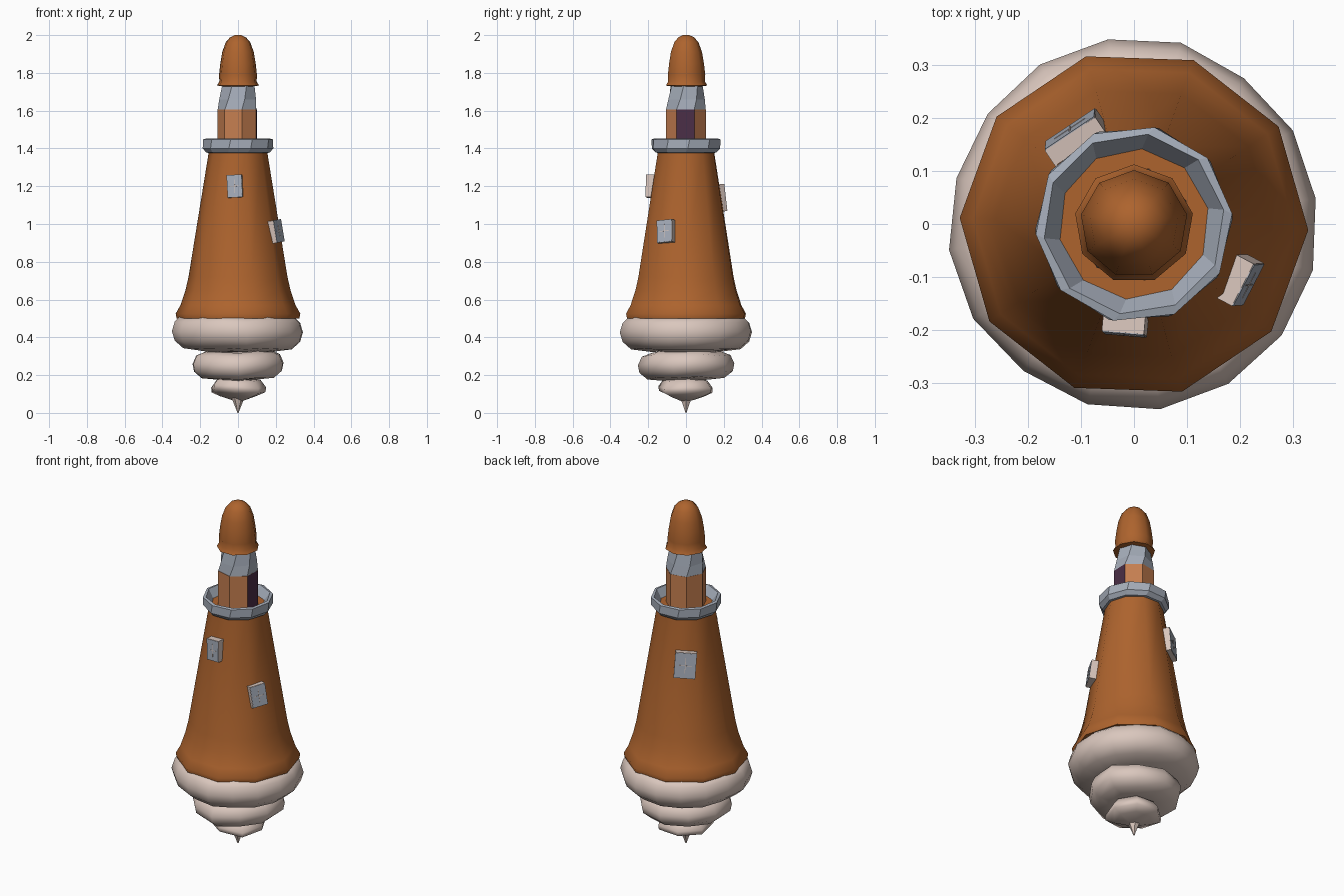
import bpy, bmesh, random
from math import sin, cos, radians, pi
from mathutils import Matrix, Vector

random.seed(4)
cube = bpy.data.objects.get("Cube")
if cube:
    bpy.data.objects.remove(cube, do_unlink=True)


def material(name, rgb):
    m = bpy.data.materials.new(name)
    m.use_nodes = True
    m.diffuse_color = (*rgb, 1)
    m.node_tree.nodes["Principled BSDF"].inputs["Base Color"].default_value = (*rgb, 1)
    return m


brown = material("rust brown", (0.42, 0.126, 0.027))
copper = material("light copper", (0.56, 0.21, 0.08))
cream = material("pinkish cream", (0.70, 0.57, 0.51))
grey = material("blue grey", (0.38, 0.42, 0.49))
purple = material("dark plum", (0.07, 0.028, 0.062))


def finish(name, bm, mats, smooth=None):
    bmesh.ops.recalc_face_normals(bm, faces=bm.faces)
    mesh = bpy.data.meshes.new(name)
    bm.to_mesh(mesh)
    bm.free()
    obj = bpy.data.objects.new(name, mesh)
    bpy.context.collection.objects.link(obj)
    for m in mats:
        mesh.materials.append(m)
    if smooth:
        bpy.ops.object.select_all(action="DESELECT")
        obj.select_set(True)
        bpy.context.view_layer.objects.active = obj
        bpy.ops.object.shade_smooth_by_angle(angle=radians(smooth))
    return obj


def lathe(name, profile, sides, mat, phase=0, twist=0, wobble=0, smooth=None, closed=False):
    """Turn a profile of (radius, height) round the z axis, with end caps unless closed."""
    bm = bmesh.new()
    lobes = [(random.uniform(-1, 1) * wobble, random.uniform(-1, 1) * wobble) for _ in range(sides)]
    rings = []
    for k, (r, z) in enumerate(profile):
        ring = []
        for i in range(sides):
            a = radians(phase + twist * k) + 2 * pi * i / sides
            rr = r * (1 + lobes[i][0])
            ring.append(bm.verts.new((rr * cos(a), rr * sin(a), z + lobes[i][1] * 0.3)))
        rings.append(ring)
    pairs = list(zip(rings, rings[1:]))
    if closed:
        pairs.append((rings[-1], rings[0]))
    else:
        bm.faces.new(rings[0])
        bm.faces.new(rings[-1])
    for lo, hi in pairs:
        for i in range(sides):
            j = (i + 1) % sides
            bm.faces.new((lo[i], lo[j], hi[j], hi[i]))
    return finish(name, bm, [mat], smooth)


def add_box(bm, size, place, index=0):
    made = bmesh.ops.create_cube(bm, size=1, matrix=place @ Matrix.Diagonal((*size, 1)))
    for f in {f for v in made["verts"] for f in v.link_faces}:
        f.material_index = index


# Billowing base in three tiers, with a pointed tip
lathe("upper_cloud", [(0.17, 0.325), (0.29, 0.34), (0.335, 0.38), (0.35, 0.43),
                      (0.335, 0.48), (0.31, 0.505), (0.26, 0.51)],
      16, cream, phase=8, wobble=0.015, smooth=60)
lathe("middle_cloud", [(0.12, 0.178), (0.20, 0.185), (0.242, 0.22), (0.25, 0.26),
                       (0.23, 0.305), (0.18, 0.325)],
      10, cream, phase=20, wobble=0.03, smooth=60)
lathe("lower_cloud", [(0.035, 0.075), (0.10, 0.095), (0.147, 0.115), (0.15, 0.14),
                      (0.12, 0.18), (0.08, 0.19)],
      7, cream, phase=5, wobble=0.05, smooth=60)
lathe("base_tip", [(0.003, 0), (0.014, 0.03), (0.033, 0.075), (0.03, 0.1)], 6, cream)

# Tapering tower with a flared skirt
lathe("tower", [(0.28, 0.497), (0.325, 0.5), (0.33, 0.525), (0.305, 0.57), (0.278, 0.65),
                (0.262, 0.72), (0.155, 1.38), (0.155, 1.405)],
      10, brown, phase=-2, smooth=40)

# Gallery rim, an open ring sloping inward
lathe("gallery_rim", [(0.145, 1.375), (0.168, 1.378), (0.187, 1.40), (0.187, 1.448),
                      (0.172, 1.452), (0.143, 1.405)],
      10, grey, phase=-3, twist=3, closed=True)

# Lantern room: the facet facing +x is the door
SIDES = 7
lantern = lathe("lantern_room", [(0.109, 1.40), (0.109, 1.605)], SIDES, copper, phase=-180 / SIDES - 2)
lantern.data.materials.append(purple)
for f in lantern.data.polygons:
    if f.normal.x > 0.95:
        f.material_index = 1
lathe("lantern_band", [(0.108, 1.605), (0.1, 1.66), (0.088, 1.735)], SIDES, grey,
      phase=-180 / SIDES - 2, twist=10)

# Domed cap with a flared eave
lathe("cap", [(0.08, 1.728), (0.113, 1.733), (0.1, 1.755), (0.102, 1.79), (0.095, 1.85),
              (0.085, 1.91), (0.066, 1.962), (0.043, 1.988), (0.018, 2.0)],
      9, brown, phase=10, smooth=45)


# Windows: cream casing, grey pane, thin cross bars
def window(name, angle, radius, z, width, height, tilt, roll):
    a = radians(angle)
    place = (Matrix.Translation((radius * cos(a), radius * sin(a), z))
             @ Matrix.Rotation(a, 4, "Z") @ Matrix.Rotation(radians(-tilt), 4, "Y")
             @ Matrix.Rotation(radians(roll), 4, "X"))
    bm = bmesh.new()
    depth = 0.045
    front = depth / 2
    add_box(bm, (depth, width, height), place)
    add_box(bm, (0.004, width * 0.97, height * 0.97), place @ Matrix.Translation((front, 0, 0)), 1)
    for size in ((0.004, 0.003, height * 0.6), (0.004, width * 0.6, 0.003)):
        add_box(bm, size, place @ Matrix.Translation((front + 0.001, 0, 0)))
    finish(name, bm, [cream, grey])


window("front_window", -95, 0.186, 1.20, 0.08, 0.12, 2, 3)
window("left_window", -28, 0.222, 0.96, 0.09, 0.12, 8, 5)
window("back_window", 124, 0.193, 1.135, 0.115, 0.145, 5, -4)
